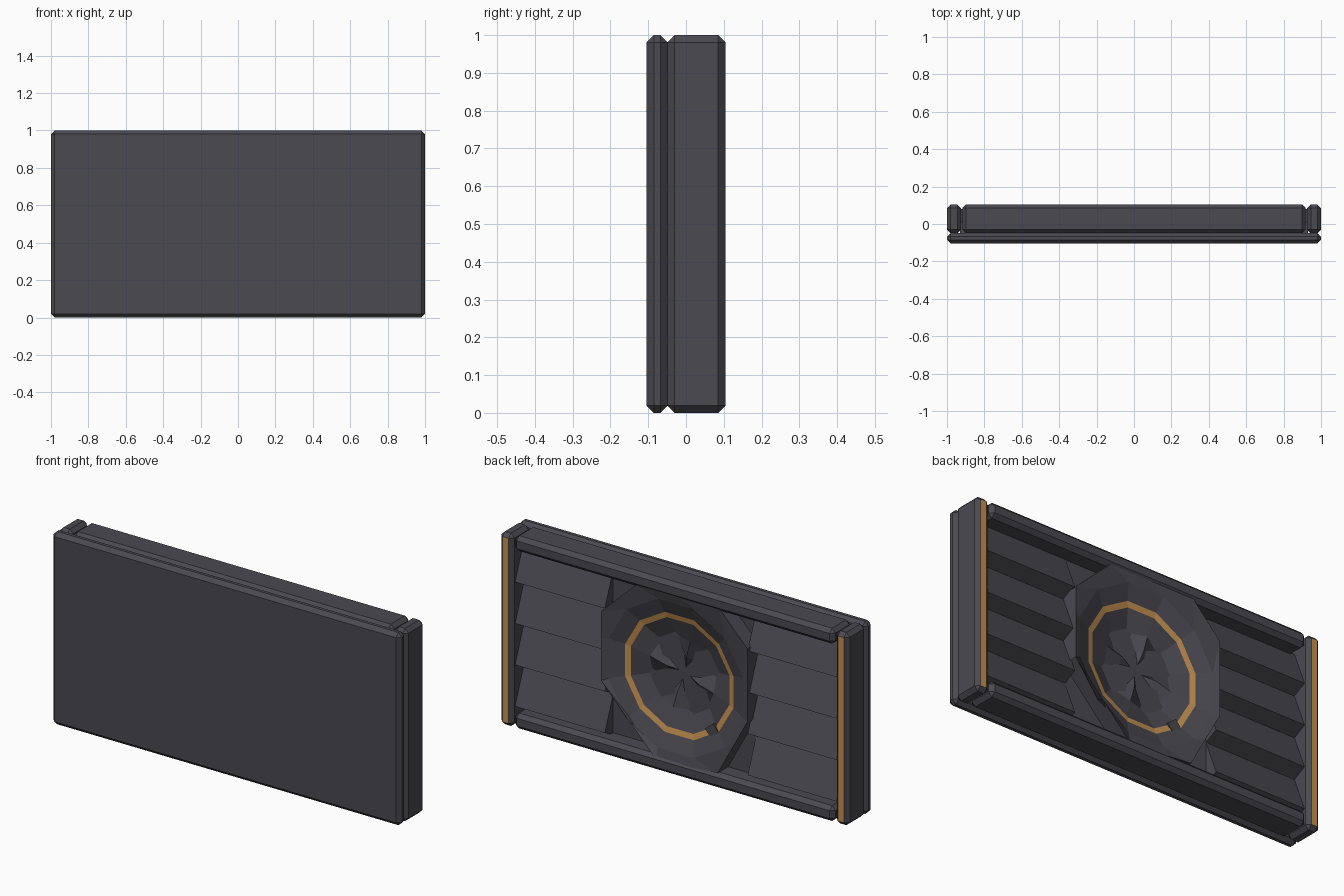
import bpy, bmesh, math

if "Cube" in bpy.data.objects:
    bpy.data.objects.remove(bpy.data.objects["Cube"])

def material(name, rgb):
    m = bpy.data.materials.new(name)
    m.diffuse_color = (*rgb, 1)
    m.use_nodes = True
    m.node_tree.nodes["Principled BSDF"].inputs["Base Color"].default_value = m.diffuse_color
    return m

DARK = material("dark_grey", (0.068, 0.067, 0.081))
ORANGE = material("warm_orange", (0.55, 0.28, 0.08))

def finish(name, bm):
    bmesh.ops.recalc_face_normals(bm, faces=bm.faces)
    me = bpy.data.meshes.new(name)
    bm.to_mesh(me)
    bm.free()
    me.materials.append(DARK)
    me.materials.append(ORANGE)
    ob = bpy.data.objects.new(name, me)
    bpy.context.collection.objects.link(ob)
    return ob

def box(name, lo, hi, bevel=0.02, back_orange=False):
    bm = bmesh.new()
    bmesh.ops.create_cube(bm, size=1)
    for v in bm.verts:
        v.co = [(a + b) / 2 + c * (b - a) for a, b, c in zip(lo, hi, v.co)]
    if bevel:
        bmesh.ops.bevel(bm, geom=bm.edges[:], offset=bevel, segments=1, affect='EDGES')
    bm.normal_update()
    for f in bm.faces:
        if back_orange and f.normal.y > 0.9:
            f.material_index = 1
    return finish(name, bm)

# Front plate and surrounding frame
box("front_plate", (-1, -0.105, 0), (1, -0.048, 1))
for s, side in ((-1, "left"), (1, "right")):
    x0, x1 = sorted((s * 0.925, s))
    box(side + "_post", (x0, -0.05, 0), (x1, 0.105, 1), back_orange=True)
box("top_beam", (-0.918, -0.05, 0.92), (0.918, 0.105, 1))
box("bottom_beam", (-0.918, -0.05, 0), (0.918, 0.105, 0.08))

# Backing behind the dish
box("centre_backing", (-0.42, -0.06, 0.04), (0.42, 0.012, 0.96), bevel=0)

# Louvre slats: saw-tooth profile extruded along x, on both sides
PITCH = 0.215
profile = [(-0.06, 0.07)]
for i in range(4):
    z = 0.07 + i * PITCH
    profile += [(0.01, z), (0.08, z + 0.035)]
profile += [(0.01, 0.93), (-0.06, 0.93)]
for s, side in ((-1, "left"), (1, "right")):
    bm = bmesh.new()
    f = bm.faces.new([bm.verts.new((s * 0.41, y, z)) for y, z in profile])
    ext = bmesh.ops.extrude_face_region(bm, geom=[f])
    for v in ext["geom"]:
        if isinstance(v, bmesh.types.BMVert):
            v.co.x = s * 0.93
    finish(side + "_louvres", bm)

# Dish: irregular outer rim, twelve-sided bowl, orange band, faceted hub
N = 12
angles = [math.radians(15 + 30 * k) for k in range(N)]
rim = [(.42, .10), (.42, .24), (.22, .43), (-.02, .435), (-.255, .44), (-.42, .27),
       (-.42, -.11), (-.335, -.265), (-.25, -.42), (.10, -.45), (.26, -.285), (.42, -.12)]

def circle(r, y, bump=0.0):
    return [(r * math.cos(a), y + (bump if k % 3 == 0 else 0), r * math.sin(a))
            for k, a in enumerate(angles)]

rows = [[(x, -0.02, z) for x, z in rim],
        [(x, 0.097, z) for x, z in rim],
        circle(0.40, 0.085),
        circle(0.322, 0.055),
        circle(0.293, 0.048),
        circle(0.19, 0.005, 0.03),
        circle(0.10, -0.01, 0.045)]
bm = bmesh.new()
rings = [[bm.verts.new((x, y, z + 0.5)) for x, y, z in row] for row in rows]
for i in range(len(rings) - 1):
    for k in range(N):
        j = (k + 1) % N
        f = bm.faces.new((rings[i][k], rings[i][j], rings[i + 1][j], rings[i + 1][k]))
        f.material_index = 1 if i == 3 else 0
hub = bm.verts.new((0, 0.0, 0.5))
for k in range(N):
    bm.faces.new((rings[-1][k], rings[-1][(k + 1) % N], hub))
bm.faces.new(rings[0])
finish("dish", bm)

# Small break in the orange band
gap = box("band_gap", (-0.03, -0.006, -0.03), (0.03, 0.006, 0.03), bevel=0)
a = math.radians(231)
gap.location = (0.304 * math.cos(a), 0.051, 0.5 + 0.304 * math.sin(a))
gap.rotation_euler = (0, -a, 0)
